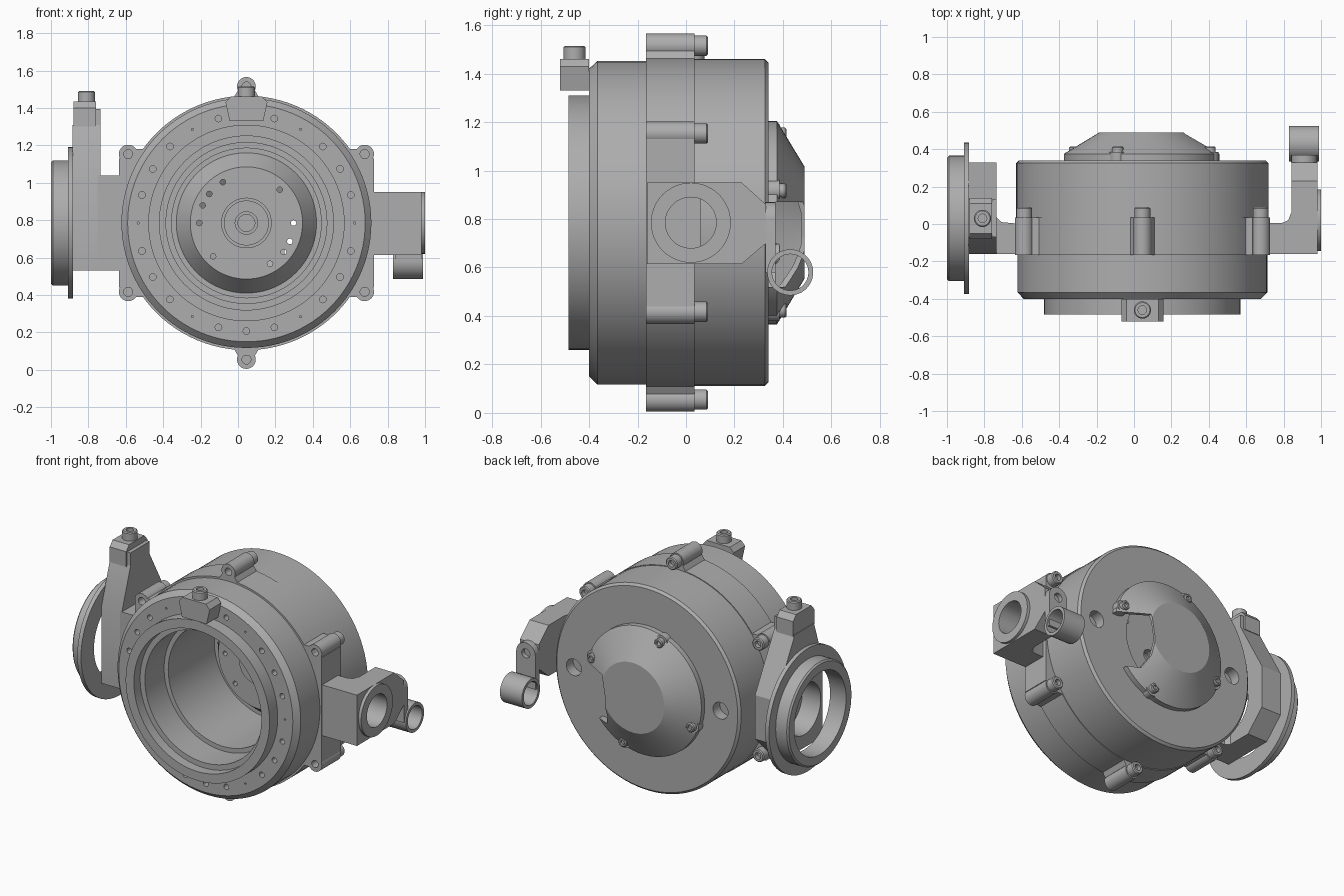
import bpy, bmesh, math
from mathutils import Vector

old = bpy.data.objects.get("Cube")
if old:
    bpy.data.objects.remove(old)

grey = bpy.data.materials.new("machined_grey")
grey.use_nodes = True
grey.diffuse_color = (0.42, 0.42, 0.42, 1)
grey.node_tree.nodes["Principled BSDF"].inputs["Base Color"].default_value = (0.42, 0.42, 0.42, 1)

CX, CZ = 0.045, 0.785
X, Y, Z = Vector((1, 0, 0)), Vector((0, 1, 0)), Vector((0, 0, 1))


def finish(name, bm):
    bmesh.ops.remove_doubles(bm, verts=bm.verts, dist=0.0001)
    bmesh.ops.recalc_face_normals(bm, faces=bm.faces)
    me = bpy.data.meshes.new(name)
    bm.to_mesh(me)
    bm.free()
    me.materials.append(grey)
    ob = bpy.data.objects.new(name, me)
    bpy.context.collection.objects.link(ob)
    return ob


def add_lathe(bm, profile, origin, axis=Y, steps=32):
    """Spin a closed (radius, height) profile around an axis."""
    rot = Z.rotation_difference(axis)
    rings = []
    for i in range(steps):
        a = math.tau * i / steps
        rings.append([bm.verts.new(Vector(origin) + rot @ Vector((r * math.cos(a), r * math.sin(a), h)))
                      for r, h in profile])
    n = len(profile)
    for i in range(steps):
        p, q = rings[i], rings[(i + 1) % steps]
        for j in range(n):
            k = (j + 1) % n
            if profile[j][0] == 0 and profile[k][0] == 0:
                continue
            bm.faces.new((p[j], p[k], q[k], q[j]))


def lathe(name, profile, origin, axis=Y, steps=32):
    bm = bmesh.new()
    add_lathe(bm, profile, origin, axis, steps)
    return finish(name, bm)


def rod(r, a, b):
    return [(0, a), (r, a), (r, b), (0, b)]


def tube(r, inner, a, b):
    return [(inner, a), (r, a), (r, b), (inner, b)]


def prism(name, pts, axis, a, b):
    """Extrude a 2D outline along x, y or z between a and b."""
    place = {"x": lambda u, v, t: (t, u, v), "y": lambda u, v, t: (u, t, v),
             "z": lambda u, v, t: (u, v, t)}[axis]
    bm = bmesh.new()
    lo = [bm.verts.new(place(u, v, a)) for u, v in pts]
    hi = [bm.verts.new(place(u, v, b)) for u, v in pts]
    bm.faces.new(lo)
    bm.faces.new(hi)
    for i in range(len(pts)):
        j = (i + 1) % len(pts)
        bm.faces.new((lo[i], lo[j], hi[j], hi[i]))
    return finish(name, bm)


def rect(u0, u1, v0, v1):
    return [(u0, v0), (u1, v0), (u1, v1), (u0, v1)]


def cut(ob, cutter):
    mod = ob.modifiers.new("cut", "BOOLEAN")
    mod.operation, mod.solver, mod.object = "DIFFERENCE", "EXACT", cutter
    bpy.context.view_layer.objects.active = ob
    bpy.ops.object.modifier_apply(modifier=mod.name)
    bpy.data.objects.remove(cutter)


def cap_screw(name, origin, axis, r=0.042, h=0.055):
    lathe(name, [(0, 0), (r, 0), (r, h - 0.006), (r - 0.006, h), (r * 0.5, h),
                 (r * 0.5, h * 0.5), (0, h * 0.5)], origin, axis, 24)


def polar(r, deg, y=0):
    a = math.radians(deg)
    return (CX + r * math.cos(a), y, CZ + r * math.sin(a))


# Housing: stepped drum, bore, raised inner plate and hub
housing = lathe("housing", [
    (0.465, -0.485), (0.525, -0.485), (0.525, -0.40), (0.635, -0.40), (0.668, -0.365),
    (0.668, -0.165), (0.68, -0.165), (0.68, 0.035), (0.675, 0.035), (0.675, 0.325),
    (0.66, 0.34), (0.30, 0.34), (0.30, 0.20), (0.045, 0.20), (0.045, 0.15),
    (0.06, 0.15), (0.06, 0.12), (0.12, 0.12), (0.12, 0.15), (0.135, 0.15), (0.135, 0.16),
    (0.30, 0.16), (0.375, 0.26), (0.40, 0.26), (0.40, -0.22), (0.43, -0.22),
    (0.43, -0.42), (0.465, -0.42)], (CX, 0, CZ), Y, 96)

# Screw holes on the front face, inner plate and back face
bm = bmesh.new()
for i in range(24):
    if i != 6:
        r = 0.006 if i % 4 == 0 else 0.018
        add_lathe(bm, rod(r, -0.45, -0.34), polar(0.578, i * 15), Y, 12)
for deg in (0, 45, 120, 142, 158, 180, 225, 300, 322, 337):
    add_lathe(bm, rod(0.015, 0.1, 0.25), polar(0.252, deg), Y, 12)
for deg in (0, 180):
    add_lathe(bm, rod(0.055, 0.27, 0.4), polar(0.535, deg), Y, 24)
cut(housing, finish("hole_cutter", bm))

# Flange ears with bolts
for i, (dx, dz) in enumerate([(0, 0.73), (0, -0.73), (0.632, 0.368), (-0.632, 0.368),
                              (0.632, -0.368), (-0.632, -0.368)]):
    x, z = CX + dx, CZ + dz
    lathe(f"ear_{i}", tube(0.05, 0.024, -0.165, 0.035), (x, 0, z))
    d = Vector((dx, dz)).normalized()
    s = Vector((-d.y, d.x))
    c, e = Vector((CX, CZ)) + d * 0.6, Vector((x, z)) - d * 0.022
    prism(f"ear_neck_{i}", [c + s * 0.11, c - s * 0.11, e - s * 0.046, e + s * 0.046], "y", -0.165, 0.035)
    cap_screw(f"ear_bolt_{i}", (x, 0.035, z), Y)
for side in (-1, 1):
    prism(f"flange_side_{side}", rect(*sorted((CX + side * 0.6, CX + side * 0.681)), CZ - 0.345, CZ + 0.345),
          "y", -0.165, 0.035)

# Conical back cover with a side opening
cover = lathe("back_cover", [(0.38, 0.34), (0.42, 0.34), (0.42, 0.375), (0.23, 0.49), (0, 0.49),
                             (0, 0.475), (0.22, 0.475), (0.38, 0.37)], (CX, 0, CZ), Y, 64)
cut(cover, prism("cover_cutter", [(0.27, 0.87), (0.6, 0.87), (0.6, 0.52), (0.29, 0.52), (0.25, 0.60),
                                  (0.245, 0.72)], "y", 0.30, 0.6))
for i in range(4):
    lathe(f"cover_boss_{i}", rod(0.045, 0.34, 0.385), polar(0.385, 20 + 90 * i), Y, 24)
    cap_screw(f"cover_screw_{i}", polar(0.385, 20 + 90 * i, 0.385), Y, 0.03, 0.03)

# Front clamp
prism("front_clamp", [(-0.045, 1.33), (0.135, 1.33), (0.157, 1.43), (0.13, 1.46), (-0.04, 1.46),
                      (-0.067, 1.43)], "y", -0.52, -0.40)
cap_screw("front_clamp_bolt", (CX, -0.46, 1.455), Z, 0.046, 0.06)

# Right-hand pod: arm, tapered plate, raised ring and hollow bracket
prism("intake_arm", [(-0.6, -0.16), (-0.75, -0.16), (-0.75, 0.05), (-0.71, 0.01), (-0.6, 0.0)], "z", 0.53, 1.04)
plate = prism("intake_plate", [(-0.16, 0.53), (0.20, 0.53), (0.33, 0.66), (0.33, 0.95), (0.13, 1.31),
                               (-0.07, 1.31), (-0.16, 1.04)], "x", -0.885, -0.735)
cut(plate, lathe("intake_cutter", rod(0.17, -1.1, -0.6), (0, 0.03, CZ), X, 48))
prism("intake_tab", rect(-0.07, 0.13, 1.25, 1.395), "x", -0.77, -0.735)
prism("intake_clamp", [(-0.08, 1.30), (0.14, 1.30), (0.14, 1.40), (0.11, 1.435), (-0.05, 1.435), (-0.08, 1.40)],
      "x", -0.88, -0.76)
cap_screw("intake_clamp_bolt", (-0.81, 0.03, 1.43), Z, 0.046, 0.06)
lathe("intake_ring", [(0.27, -1), (0.325, -1), (0.335, -0.99), (0.335, -0.91), (0.405, -0.91),
                      (0.405, -0.883), (0.27, -0.883)], (0, 0.03, CZ), X, 64)

# Left-hand pod: arm, bored block and hanging tube
prism("outlet_arm", [(0.6, -0.16), (0.85, -0.16), (0.85, 0.06), (0.84, 0.06), (0.825, 0.02), (0.79, 0.005),
                     (0.6, 0.005)], "z", 0.615, 0.95)
block = prism("outlet_block", [(-0.16, 0.615), (0.23, 0.615), (0.33, 0.70), (0.33, 0.86), (0.23, 0.95),
                               (-0.16, 0.95)], "x", 0.842, 0.98)
cut(block, lathe("outlet_cutter", rod(0.105, 0.8, 1.1), (0, 0.02, CZ), X, 48))
lathe("outlet_ring", tube(0.165, 0.105, 0.97, 1.0), (0, 0.02, CZ), X, 48)
arc = [(0.91 + 0.07 * math.cos(math.pi * i / 12), 0.80 + 0.07 * math.sin(math.pi * i / 12)) for i in range(13)]
tab = prism("hanger_tab", [(0.84, 0.58), (0.98, 0.58)] + arc, "y", 0.328, 0.37)
cut(tab, lathe("tab_cutter", rod(0.03, 0.34, 0.5), (0.91, 0, 0.80), Y, 24))
lathe("hanger_tube", tube(0.095, 0.075, 0.83, 0.99), (0, 0.43, 0.58), X, 48)

# Smooth round surfaces, keep machined edges crisp
bpy.ops.object.select_all(action="DESELECT")
for ob in bpy.context.scene.objects:
    if ob.type == "MESH" and ob.data.materials and ob.data.materials[0] == grey:
        ob.select_set(True)
        bpy.context.view_layer.objects.active = ob
bpy.ops.object.shade_smooth_by_angle(angle=math.radians(25))
